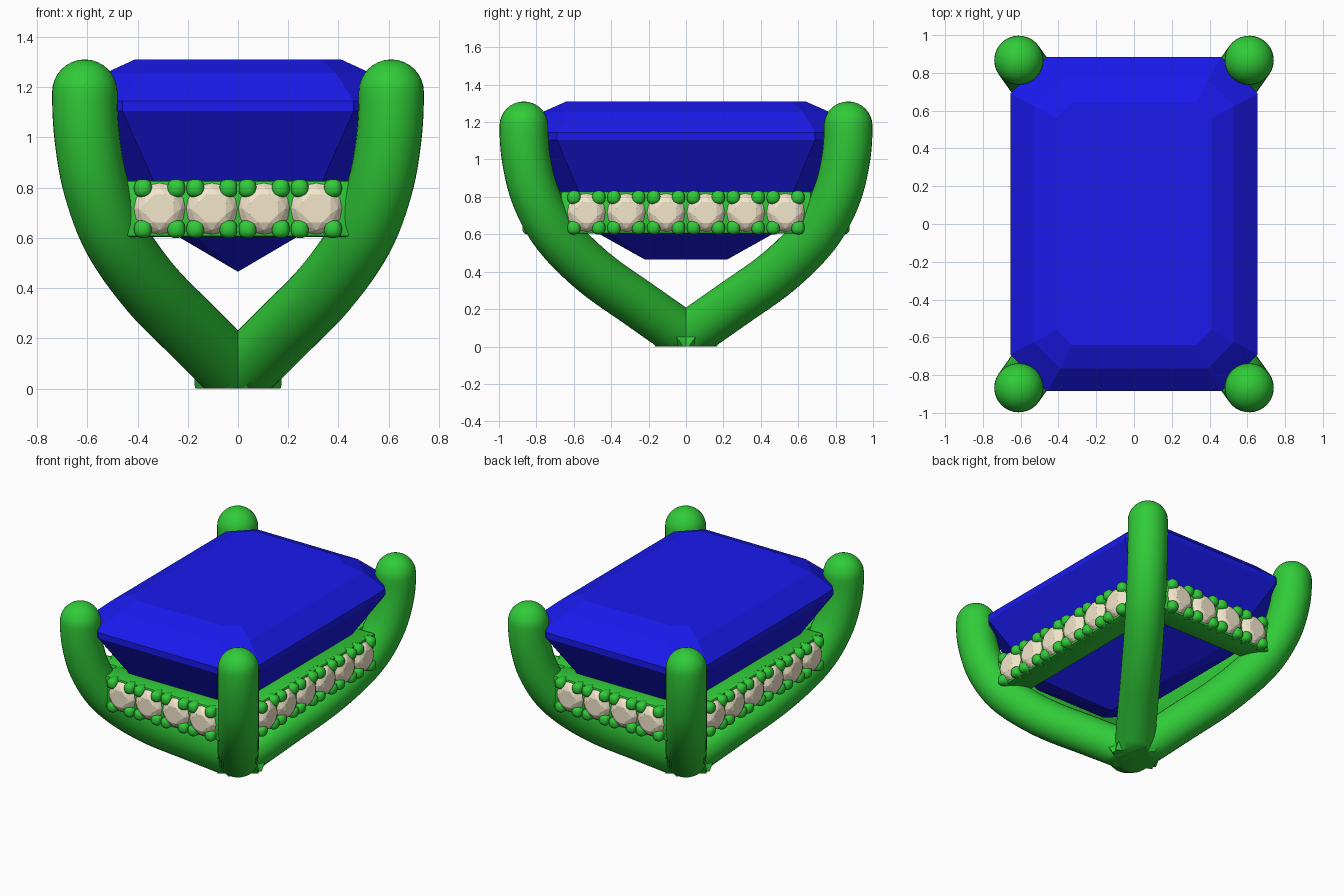
import bpy, bmesh, math
from mathutils import Vector, Matrix
from mathutils.geometry import interpolate_bezier

if "Cube" in bpy.data.objects:
    bpy.data.objects.remove(bpy.data.objects["Cube"])


def material(name, rgb):
    m = bpy.data.materials.new(name)
    m.diffuse_color = (*rgb, 1)
    m.use_nodes = True
    m.node_tree.nodes["Principled BSDF"].inputs["Base Color"].default_value = m.diffuse_color
    return m


GREEN = material("green_metal", (0.03, 0.6, 0.04))
BLUE = material("blue_gem", (0.01, 0.01, 0.85))
CREAM = material("cream_stone", (0.9, 0.8, 0.6))


def finish(bm, name, mat, smooth=None):
    bmesh.ops.recalc_face_normals(bm, faces=bm.faces)
    me = bpy.data.meshes.new(name)
    bm.to_mesh(me)
    bm.free()
    me.materials.append(mat)
    ob = bpy.data.objects.new(name, me)
    bpy.context.collection.objects.link(ob)
    if smooth:
        bpy.ops.object.select_all(action='DESELECT')
        ob.select_set(True)
        bpy.context.view_layer.objects.active = ob
        bpy.ops.object.shade_smooth_by_angle(angle=math.radians(smooth))
    return ob


def loft(bm, rings):
    """Skin a list of point rings and cap both ends."""
    vs = [[bm.verts.new(p) for p in r] for r in rings]
    n = len(vs[0])
    for a, b in zip(vs, vs[1:]):
        for i in range(n):
            bm.faces.new((a[i], a[(i + 1) % n], b[(i + 1) % n], b[i]))
    bm.faces.new(vs[0])
    bm.faces.new(vs[-1])


# Claw prongs: round tubes from the base point up to domed tips
R = 0.13
PATH = [(-0.1, -0.01), (0.0, 0.05), (0.28, 0.22), (0.57, 0.40), (0.80, 0.60),
        (0.926, 0.80), (0.985, 1.0), (1.0, 1.18)]


def claw(name, sx, sy):
    ctrl = [Vector((0.61 * s * sx, 0.867 * s * sy, z)) for s, z in PATH]
    n = len(ctrl)
    tan = [(ctrl[min(i + 1, n - 1)] - ctrl[max(i - 1, 0)]) / 6 for i in range(n)]
    tan[-1] = Vector((0, 0, 0.06))
    pts = [ctrl[0]]
    for i in range(n - 1):
        pts += interpolate_bezier(ctrl[i], ctrl[i] + tan[i],
                                  ctrl[i + 1] - tan[i + 1], ctrl[i + 1], 7)[1:]
    side = Vector((-0.867 * sy, 0.61 * sx, 0)).normalized()
    stations = []
    for i, p in enumerate(pts):
        d = (pts[min(i + 1, len(pts) - 1)] - pts[max(i - 1, 0)]).normalized()
        stations.append((p, d, R))
    p, d = pts[-1], Vector((0, 0, 1))
    for k in range(1, 9):
        a = math.pi / 2 * k / 8.1
        stations.append((p + d * R * math.sin(a), d, R * math.cos(a)))
    rings = []
    for p, d, r in stations:
        up = d.cross(side)
        rings.append([p + r * (side * math.cos(t) + up * math.sin(t))
                      for t in (2 * math.pi * j / 32 for j in range(32))])
    bm = bmesh.new()
    loft(bm, rings)
    # flat foot on the ground plane
    cut = bmesh.ops.bisect_plane(bm, geom=bm.verts[:] + bm.edges[:] + bm.faces[:],
                                 plane_co=(0, 0, 0), plane_no=(0, 0, 1), clear_inner=True)
    bmesh.ops.holes_fill(bm, edges=[e for e in bm.edges if e.is_boundary], sides=0)
    finish(bm, name, GREEN, 40)


for fy, sy in (("front", -1), ("back", 1)):
    for fx, sx in (("left", -1), ("right", 1)):
        claw(f"{fy}_{fx}_claw", sx, sy)


# Large step-cut gem: half width, half depth, corner cut, height
def octagon(hx, hy, c, z):
    return [(hx, -hy + c, z), (hx, hy - c, z), (hx - c, hy, z), (-hx + c, hy, z),
            (-hx, hy - c, z), (-hx, -hy + c, z), (-hx + c, -hy, z), (hx - c, -hy, z)]


bm = bmesh.new()
loft(bm, [octagon(*s) for s in (
    (0.0005, 0.22, 0.0002, 0.465), (0.40, 0.64, 0.12, 0.70), (0.655, 0.885, 0.195, 1.105),
    (0.655, 0.885, 0.195, 1.145), (0.53, 0.765, 0.14, 1.255), (0.41, 0.64, 0.08, 1.31))])
bmesh.ops.remove_doubles(bm, verts=bm.verts, dist=0.002)
finish(bm, "centre_gem", BLUE)


# Gallery rails with rows of small stones held by little beads
def block(bm, centre, size, bevel, segs):
    m = Matrix.Translation(centre) @ Matrix.Diagonal((*size, 1))
    vs = bmesh.ops.create_cube(bm, size=1, matrix=m)['verts']
    edges = list({e for v in vs for e in v.link_edges})
    bmesh.ops.bevel(bm, geom=edges, offset=bevel, segments=segs, profile=0.5, affect='EDGES')


def stone(bm, x, y, z):
    vs = [bm.verts.new((x, y + 0.07, z))]
    for r, out, n, off in ((0.06, 0.037, 8, 0.5), (0.085, 0.024, 8, 0), (0.102, 0, 16, 0)):
        for i in range(n):
            a = 2 * math.pi * (i + off) / n
            vs.append(bm.verts.new((x + r * math.cos(a), y - out, z + r * math.sin(a))))
    bmesh.ops.convex_hull(bm, input=vs)


def rail(name, angle, face, depth, half, count, pitch):
    turn = Matrix.Rotation(math.radians(angle), 4, 'Z')
    metal, gems = bmesh.new(), bmesh.new()
    block(metal, (0, -face + depth / 2, 0.716), (2 * half, depth, 0.225), 0.012, 2)
    for i in range(count):
        x = (i - (count - 1) / 2) * pitch
        stone(gems, x, -face - 0.004, 0.716)
        for sx in (-1, 1):
            for sz in (-1, 1):
                block(metal, (x + sx * 0.066, -face, 0.716 + sz * 0.081),
                      (0.07, 0.09, 0.072), 0.028, 3)
    for bm, part, mat, smooth in ((metal, "rail", GREEN, 40), (gems, "rail_stones", CREAM, None)):
        bm.transform(turn)
        finish(bm, f"{name}_{part}", mat, smooth)


for name, angle in (("front", 0), ("back", 180)):
    rail(name, angle, 0.83, 0.17, 0.47, 4, 0.208)
for name, angle in (("right", 90), ("left", 270)):
    rail(name, angle, 0.592, 0.17, 0.67, 6, 0.213)
